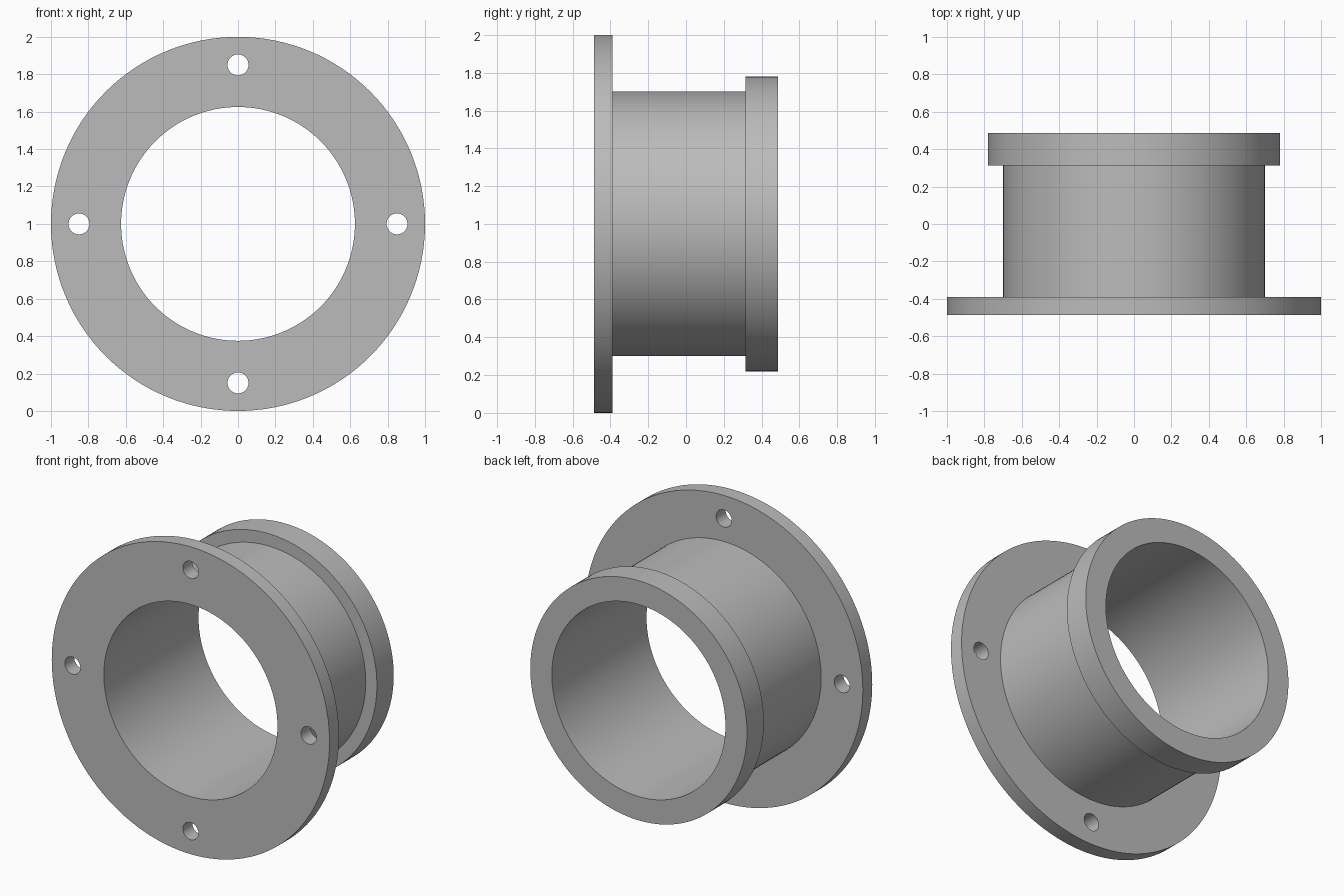
import bpy
import bmesh
import math
from mathutils import Matrix

default = bpy.data.objects.get("Cube")
if default:
    bpy.data.objects.remove(default, do_unlink=True)

SEGMENTS = 128
BORE = 0.625        # inner radius
CENTRE_Z = 1.0
HOLE_CIRCLE = 0.85
HOLE_RADIUS = 0.056

grey = bpy.data.materials.new("plain grey")
grey.use_nodes = True
colour = (0.5, 0.5, 0.5, 1)
grey.diffuse_color = colour
grey.node_tree.nodes["Principled BSDF"].inputs["Base Color"].default_value = colour


def make_object(name, bm):
    bmesh.ops.recalc_face_normals(bm, faces=bm.faces)
    mesh = bpy.data.meshes.new(name)
    bm.to_mesh(mesh)
    bm.free()
    mesh.materials.append(grey)
    obj = bpy.data.objects.new(name, mesh)
    bpy.context.collection.objects.link(obj)
    return obj


def activate(obj):
    bpy.ops.object.select_all(action="DESELECT")
    obj.select_set(True)
    bpy.context.view_layer.objects.active = obj


# Flanged pipe: closed (radius, y) profile turned around the y axis
profile = [(BORE, -0.487), (1.0, -0.487), (1.0, -0.39), (0.7, -0.39),
           (0.7, 0.314), (0.78, 0.314), (0.78, 0.487), (BORE, 0.487)]
bm = bmesh.new()
rings = []
for i in range(SEGMENTS):
    a = 2 * math.pi * i / SEGMENTS
    rings.append([bm.verts.new((r * math.cos(a), y, CENTRE_Z + r * math.sin(a)))
                  for r, y in profile])
for i, ring in enumerate(rings):
    following = rings[(i + 1) % SEGMENTS]
    for j in range(len(profile)):
        k = (j + 1) % len(profile)
        bm.faces.new((ring[j], ring[k], following[k], following[j]))
pipe = make_object("flanged_pipe", bm)

# Four bolt holes through the flange
bm = bmesh.new()
for i in range(4):
    a = i * math.pi / 2
    place = Matrix.Translation((HOLE_CIRCLE * math.cos(a), -0.44,
                                CENTRE_Z + HOLE_CIRCLE * math.sin(a)))
    bmesh.ops.create_cone(bm, cap_ends=True, segments=40, radius1=HOLE_RADIUS,
                          radius2=HOLE_RADIUS, depth=0.3,
                          matrix=place @ Matrix.Rotation(math.pi / 2, 4, "X"))
cutter = make_object("bolt_hole_cutter", bm)
cutter.hide_render = True

activate(pipe)
cut = pipe.modifiers.new("bolt holes", "BOOLEAN")
cut.operation = "DIFFERENCE"
cut.solver = "EXACT"
cut.object = cutter
bpy.ops.object.modifier_apply(modifier=cut.name)
bpy.data.objects.remove(cutter, do_unlink=True)

# Round walls smooth, rims sharp
activate(pipe)
bpy.ops.object.shade_smooth_by_angle(angle=math.radians(30))
